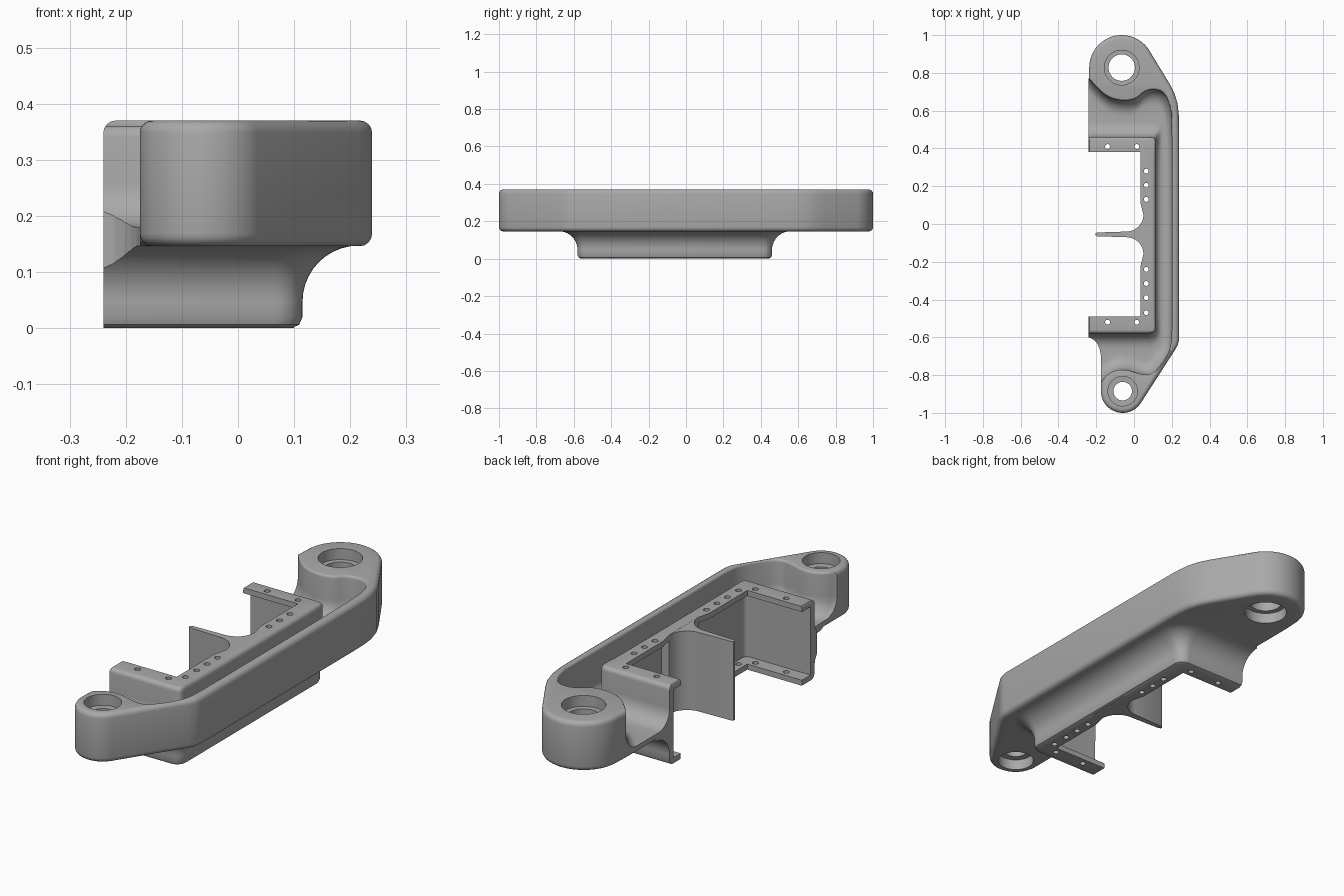
import bpy, bmesh
from math import sin, cos, radians, hypot, pi

cube = bpy.data.objects.get("Cube")
if cube:
    bpy.data.objects.remove(cube, do_unlink=True)

# One plain grey for the whole casting
grey = bpy.data.materials.new("satin grey")
grey.use_nodes = True
COLOUR = (0.4, 0.4, 0.4, 1)
grey.diffuse_color = COLOUR
for node in grey.node_tree.nodes:
    if node.type == 'BSDF_PRINCIPLED':
        node.inputs["Base Color"].default_value = COLOUR
        node.inputs["Roughness"].default_value = 0.5


def loft(name, *stacks):
    """Solid made from one or more stacks of matching 3D rings."""
    bm = bmesh.new()
    for rings in stacks:
        loops = [[bm.verts.new(p) for p in ring] for ring in rings]
        n = len(loops[0])
        for a, b in zip(loops, loops[1:]):
            for i in range(n):
                j = (i + 1) % n
                bm.faces.new((a[i], a[j], b[j], b[i]))
        bm.faces.new(loops[0][::-1])
        bm.faces.new(loops[-1])
    bmesh.ops.recalc_face_normals(bm, faces=bm.faces)
    mesh = bpy.data.meshes.new(name)
    bm.to_mesh(mesh)
    bm.free()
    mesh.materials.append(grey)
    obj = bpy.data.objects.new(name, mesh)
    bpy.context.collection.objects.link(obj)
    return obj


def level(points, z):
    return [(x, y, z) for x, y in points]


def prism(name, points, z0, z1):
    return loft(name, [level(points, z0), level(points, z1)])


def arc(cx, cy, r, start, end, steps):
    angles = [radians(start + (end - start) * i / steps) for i in range(steps + 1)]
    return [(cx + r * cos(a), cy + r * sin(a)) for a in angles]


def circle(cx, cy, r, n=48):
    return arc(cx, cy, r, 0, 360 - 360 / n, n - 1)


def apply(obj, mod):
    bpy.context.view_layer.objects.active = obj
    bpy.ops.object.modifier_apply(modifier=mod.name)


def combine(obj, other, operation='DIFFERENCE'):
    mod = obj.modifiers.new("combine", 'BOOLEAN')
    mod.operation = operation
    mod.solver = 'EXACT'
    mod.object = other
    apply(obj, mod)
    bpy.data.objects.remove(other, do_unlink=True)


# Main dimensions
TOP, FLANGE, DECK, FLOOR = 0.37, 0.36, 0.146, 0.18
BIG, SMALL = (-0.065, 0.828), (-0.06, -0.885)
BACK, FRONT, SIDE = 0.46, -0.58, 0.115


def channel(d, x0):
    """Channel footprint grown by d, open side at x0."""
    r = 0.05 + d
    x = SIDE + d - r
    return ([(x0, FRONT - d)] + arc(x, FRONT - d + r, r, -90, 0, 8)
            + arc(x, BACK + d - r, r, 0, 90, 8) + [(x0, BACK + d)])


# Upper plate with the two round bosses
outline = (arc(*BIG, 0.172, 180, 29, 30)
           + [(0.19, 0.74), (0.215, 0.69), (0.23, 0.64), (0.237, 0.58),
              (0.239, 0.5), (0.239, -0.61), (0.232, -0.64), (0.215, -0.67)]
           + arc(*SMALL, 0.115, -35, -180, 28)
           + [(-0.175, -0.74), (-0.24, -0.66), (-0.24, 0.76)])
body = prism("mounting_bracket", outline, DECK, TOP)
edge = body.modifiers.new("soft edges", 'BEVEL')
edge.width = 0.022
edge.segments = 4
edge.limit_method = 'ANGLE'
edge.angle_limit = radians(60)
apply(body, edge)

# Lower channel block flaring out into the plate
profile = [(-0.02, 0), (-0.006, 0.006), (0, 0.02)]
profile += arc(0.1, 0.047, 0.1, 180, 90, 10) + [(0.1, 0.2)]
combine(body, loft("flare", [level(channel(d, -0.2395), z) for d, z in profile]), 'UNION')

# Hollow curve beside the small boss
scoop = [(-0.5, -0.6), (-0.24, -0.6), (-0.222, -0.607), (-0.205, -0.62),
         (-0.191, -0.64), (-0.181, -0.665), (-0.175, -0.7), (-0.174, -0.8), (-0.5, -0.8)]
combine(body, prism("scoop", scoop, -0.1, 0.6))

# Channel rim sits a little lower than the rail
combine(body, prism("rim_cut", channel(0.015, -0.5), FLANGE, 0.5))

# Trough stations: channel side x, y and rail side x, y
stations = [
    (-0.4, BACK, -0.4, 0.8), (-0.25, BACK, -0.26, 0.8), (-0.2, BACK, -0.215, 0.74),
    (-0.13, BACK, -0.14, 0.67), (-0.06, BACK, -0.06, 0.65), (0, BACK, 0.01, 0.66),
    (0.03, BACK, 0.05, 0.7), (0.05, BACK, 0.1, 0.715), (0.08, BACK, 0.16, 0.7),
    (SIDE, 0.455, 0.195, 0.62), (SIDE, 0.4, 0.2, 0.5), (SIDE, 0.35, 0.2, 0.38),
    (SIDE, -0.45, 0.2, -0.48), (SIDE, -0.52, 0.2, -0.6), (SIDE, -0.575, 0.19, -0.67),
    (0.08, FRONT, 0.14, -0.75), (0.04, FRONT, 0.09, -0.8), (0, FRONT, 0.03, -0.795),
    (-0.06, FRONT, -0.06, -0.765), (-0.13, FRONT, -0.14, -0.79),
    (-0.2, FRONT, -0.19, -0.86), (-0.4, FRONT, -0.4, -0.88)]
for _ in range(2):
    smooth = [stations[0]]
    for p, q in zip(stations, stations[1:]):
        for t in (0.25, 0.75):
            smooth.append(tuple(a + (b - a) * t for a, b in zip(p, q)))
    stations = smooth + [stations[-1]]


def trough_section(ax, ay, bx, by):
    w = hypot(bx - ax, by - ay)
    r = min(0.08, 0.43 * w)
    points = [(-0.02, 0.5)] + arc(-0.02, 0.3405, 0.02, 90, 0, 4)
    points += arc(r, FLOOR + r, r, 180, 270, 7)
    points += arc(w - r, FLOOR + r, r, 270, 360, 7)
    points += arc(w + 0.012, 0.3585, 0.012, 180, 90, 4) + [(w + 0.012, 0.5)]
    return [(ax + (bx - ax) * s / w, ay + (by - ay) * s / w, z) for s, z in points]


combine(body, loft("trough", [trough_section(*s) for s in stations]))

# Pocket: full-height opening, then a recess that leaves thin lips
opening = [(-0.5, -0.49), (0.035, -0.49), (0.035, -0.22), (0.05, -0.16),
           (0.05, 0.05), (0.035, 0.11), (0.035, 0.38), (-0.5, 0.38)]
combine(body, prism("opening", opening, -0.1, 0.6))
combine(body, prism("recess", channel(-0.028, -0.5), 0.025, 0.335))

# Stepped bores through the bosses
for (x, y), seat, bore in ((BIG, 0.092, 0.07), (SMALL, 0.078, 0.049)):
    steps = [(seat, 0), (seat, 0.195), (bore, 0.196), (bore, 0.319), (seat, 0.32), (seat, 0.5)]
    combine(body, loft("bore", [level(circle(x, y, r), z) for r, z in steps]))

# Screw holes in the lips
spots = [(0.065, y) for y in (0.28, 0.205, 0.13, -0.24, -0.315, -0.39, -0.47)]
spots += [(x, y) for x in (-0.14, 0.015) for y in (0.41, -0.52)]
combine(body, loft("screw_holes", *[
    [level(circle(x, y, 0.013, 16), z) for z in (-0.1, 0.6)] for x, y in spots]))

# Central rib with flared root
rib = (arc(-0.04, 0.05, 0.09, 0, -90, 12) + [(-0.195, -0.045), (-0.205, -0.05),
       (-0.205, -0.06), (-0.195, -0.065)]
       + arc(-0.04, -0.16, 0.09, 90, 0, 12) + [(0.1, -0.16), (0.1, 0.05)])
combine(body, prism("rib", rib, 0.0005, FLANGE - 0.0005), 'UNION')

bpy.ops.object.select_all(action='DESELECT')
body.select_set(True)
bpy.context.view_layer.objects.active = body
bpy.ops.object.shade_smooth_by_angle(angle=pi / 6)
